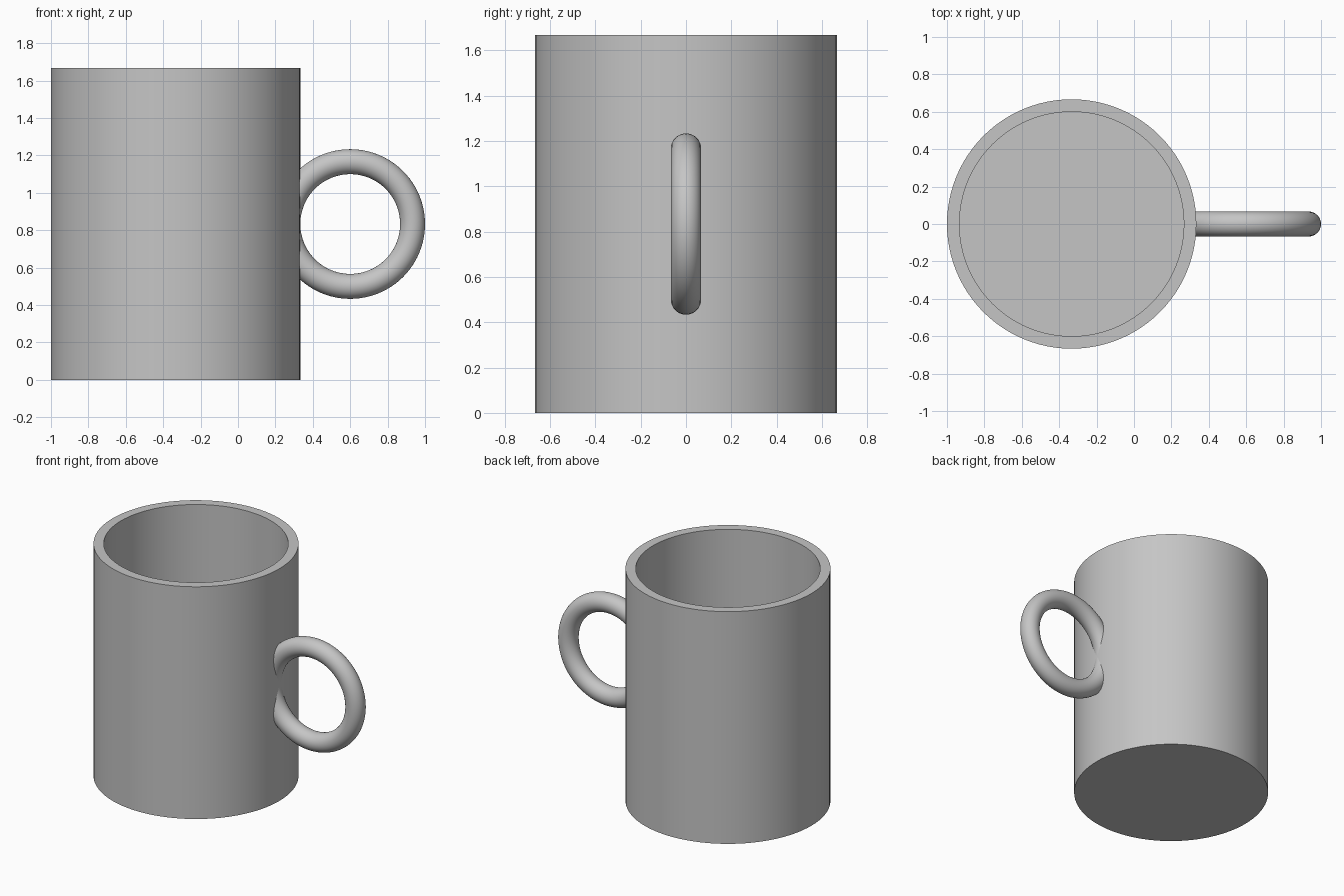
import bpy, bmesh, math
from mathutils import Matrix

cube = bpy.data.objects.get("Cube")
if cube:
    bpy.data.objects.remove(cube, do_unlink=True)

AXIS_X = -1 / 3
RADIUS, HEIGHT, WALL = 2 / 3, 5 / 3, 1 / 15
SEGMENTS = 96

clay = bpy.data.materials.new("grey_ceramic")
clay.use_nodes = True
grey = (0.56, 0.56, 0.56, 1)
clay.diffuse_color = grey
clay.node_tree.nodes["Principled BSDF"].inputs["Base Color"].default_value = grey


def lathe(name, profile, x):
    """Revolve an (r, z) profile around a vertical axis at x."""
    bm = bmesh.new()
    verts = [bm.verts.new((r, 0, z)) for r, z in profile]
    edges = [bm.edges.new(pair) for pair in zip(verts, verts[1:])]
    bmesh.ops.spin(bm, geom=verts + edges, cent=(0, 0, 0), axis=(0, 0, 1),
                   angle=math.tau, steps=SEGMENTS, use_merge=True)
    bmesh.ops.remove_doubles(bm, verts=bm.verts, dist=1e-5)
    bmesh.ops.recalc_face_normals(bm, faces=bm.faces)
    bm.transform(Matrix.Translation((x, 0, 0)))
    mesh = bpy.data.meshes.new(name)
    bm.to_mesh(mesh)
    bm.free()
    obj = bpy.data.objects.new(name, mesh)
    bpy.context.collection.objects.link(obj)
    mesh.materials.append(clay)
    return obj


def activate(obj):
    bpy.ops.object.select_all(action="DESELECT")
    obj.select_set(True)
    bpy.context.view_layer.objects.active = obj


# Hollow cup with a flat floor and rim
inner = RADIUS - WALL
cup = lathe("cup_body", [(0, 0), (RADIUS, 0), (RADIUS, HEIGHT),
                         (inner, HEIGHT), (inner, WALL), (0, WALL)], AXIS_X)

# Ring handle, trimmed so that its ends finish inside the cup wall
bpy.ops.mesh.primitive_torus_add(
    major_radius=1 / 3, minor_radius=WALL, major_segments=SEGMENTS,
    minor_segments=32, location=(0.6, 0, HEIGHT / 2),
    rotation=(math.pi / 2, 0, 0))
handle = bpy.context.object
handle.name = "handle"
handle.data.materials.append(clay)

trim = RADIUS - WALL / 2
cutter = lathe("handle_trimmer", [(0, 0.1), (trim, 0.1), (trim, 1.6), (0, 1.6)], AXIS_X)
cutter.hide_render = True
cut = handle.modifiers.new("trim", "BOOLEAN")
cut.operation = "DIFFERENCE"
cut.solver = "EXACT"
cut.object = cutter
activate(handle)
bpy.ops.object.modifier_apply(modifier=cut.name)
bpy.data.objects.remove(cutter, do_unlink=True)

# Smooth walls with crisp rims
for part in (cup, handle):
    activate(part)
    bpy.ops.object.shade_smooth_by_angle(angle=math.radians(35))
